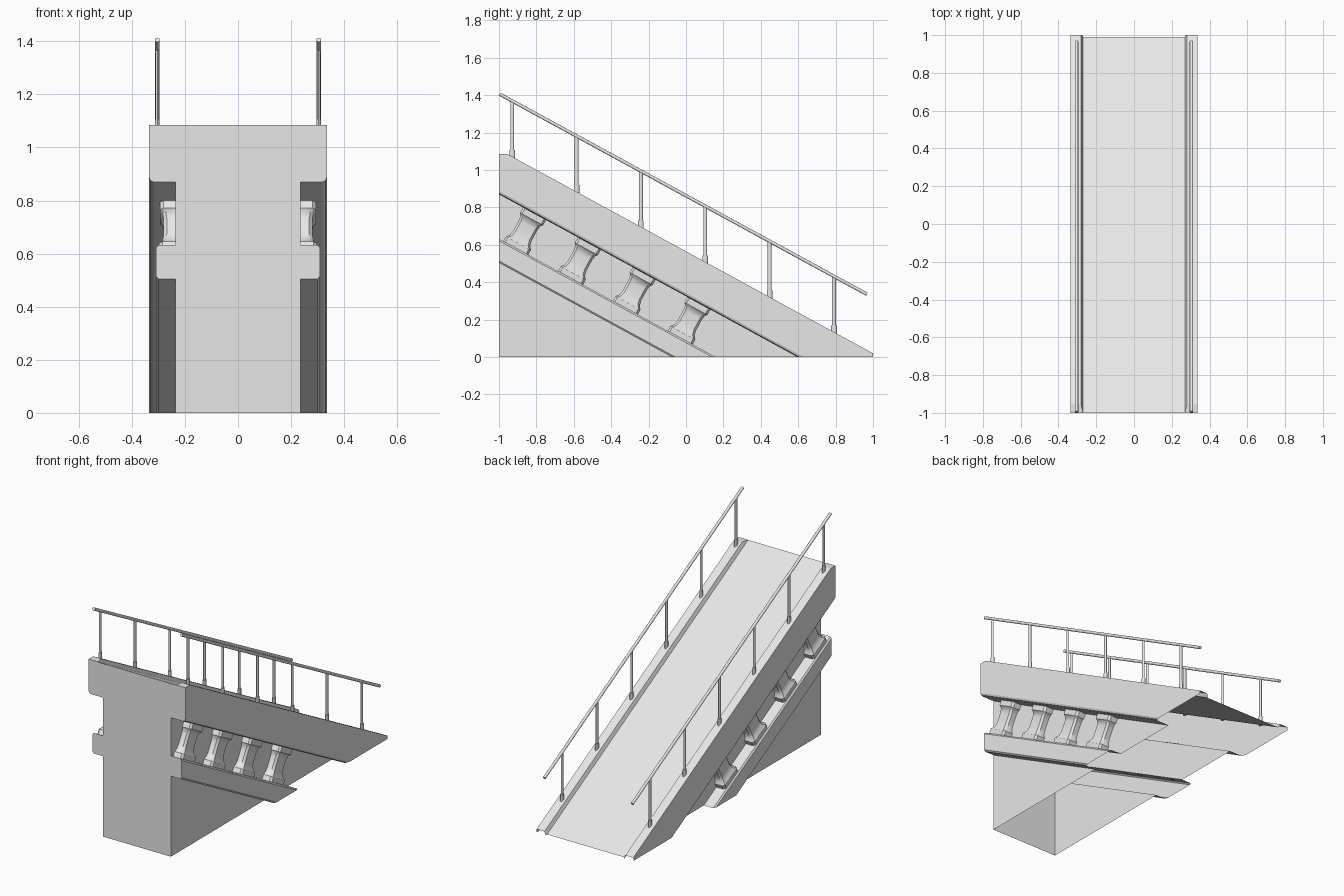
import bpy, bmesh, math
from mathutils import Vector, Matrix

cube = bpy.data.objects.get("Cube")
if cube:
    bpy.data.objects.remove(cube, do_unlink=True)

SLOPE = 0.545
TILT = math.atan(SLOPE)
ALONG = Vector((0, math.cos(TILT), -math.sin(TILT)))
UP = Vector((0, math.sin(TILT), math.cos(TILT)))

stone = bpy.data.materials.new("light grey")
stone.use_nodes = True
stone.diffuse_color = (0.8, 0.8, 0.8, 1)
stone.node_tree.nodes["Principled BSDF"].inputs["Base Color"].default_value = (0.8, 0.8, 0.8, 1)


def finish(bm, name, smooth=False):
    bmesh.ops.recalc_face_normals(bm, faces=bm.faces[:])
    mesh = bpy.data.meshes.new(name)
    bm.to_mesh(mesh)
    bm.free()
    mesh.materials.append(stone)
    obj = bpy.data.objects.new(name, mesh)
    bpy.context.collection.objects.link(obj)
    if smooth:
        bpy.ops.object.select_all(action='DESELECT')
        obj.select_set(True)
        bpy.context.view_layer.objects.active = obj
        bpy.ops.object.shade_smooth_by_angle(angle=math.radians(35))
    return obj


def loft(bm, rings):
    """Skin a list of equal-length closed rings and cap both ends."""
    loops = [[bm.verts.new(p) for p in ring] for ring in rings]
    n = len(loops[0])
    for a, b in zip(loops, loops[1:]):
        for i in range(n):
            bm.faces.new((a[i], a[(i + 1) % n], b[(i + 1) % n], b[i]))
    bm.faces.new(loops[0])
    bm.faces.new(loops[-1])


def at_slope(y, z_front):
    """Height at y of a sloping line that has height z_front at the front."""
    return z_front - SLOPE * (y + 1)


# Ramp body: cross-section swept down the slope, then trimmed at top and ground
half = [(0.27, 1.084), (0.28, 1.11), (0.335, 1.11), (0.335, 0.888),
        (0.33, 0.876), (0.318, 0.87), (0.235, 0.87), (0.235, 0.632),
        (0.3, 0.632), (0.308, 0.622), (0.308, 0.514), (0.3, 0.504),
        (0.235, 0.504), (0.235, -0.2)]
profile = half + [(-x, z) for x, z in reversed(half)]
bm = bmesh.new()
loft(bm, [[(x, y, at_slope(y, z)) for x, z in profile] for y in (-1, 1)])
for height, direction in ((0, -1), (1.085, 1)):
    bmesh.ops.bisect_plane(bm, geom=bm.verts[:] + bm.edges[:] + bm.faces[:],
                           plane_co=(0, 0, height), plane_no=(0, 0, direction),
                           clear_outer=True)
rim = [e for e in bm.edges if e.is_boundary and all(v.co.z > 1.08 for v in e.verts)]
bmesh.ops.holes_fill(bm, edges=rim, sides=0)
finish(bm, "ramp_body")


# Balusters: chamfered blocks lofted square to the slope, half sunk in the wall
def block_ring(centre, w, d):
    c = 0.012
    outline = [(d, w - c), (d - c, w), (c - d, w), (-d, w - c),
               (-d, c - w), (c - d, -w), (d - c, -w), (d, c - w)]
    return [centre + Vector((x, 0, 0)) + ALONG * s for x, s in outline]


STEPS = [(-0.106, 0.076, 0.062), (-0.075, 0.076, 0.062), (-0.058, 0.062, 0.05),
         (-0.03, 0.056, 0.045), (0.035, 0.056, 0.045), (0.06, 0.06, 0.049),
         (0.072, 0.07, 0.058), (0.106, 0.07, 0.058)]
for side, label in ((1, "left"), (-1, "right")):
    for i in range(4):
        y = -0.86 + 0.293 * i
        centre = Vector((side * 0.235, y, at_slope(y, 0.751)))
        bm = bmesh.new()
        loft(bm, [block_ring(centre + UP * t, w, d) for t, w, d in STEPS])
        # keep only the part standing proud of the wall
        bmesh.ops.bisect_plane(bm, geom=bm.verts[:] + bm.edges[:] + bm.faces[:],
                               plane_co=(side * 0.235, 0, 0), plane_no=(-side, 0, 0),
                               clear_outer=True)
        finish(bm, f"{label}_baluster_{i + 1}", True)


# Railings: posts with thicker feet and a sloping handrail
def rod(bm, start, end, radius, flat=1.0, sides=12):
    start, end = Vector(start), Vector(end)
    axis = (end - start).normalized()
    across = Vector((1, 0, 0))
    other = axis.cross(across)
    angles = [2 * math.pi * k / sides for k in range(sides)]
    loft(bm, [[p + across * math.cos(a) * radius * flat + other * math.sin(a) * radius
               for a in angles] for p in (start, end)])


for side, label in ((1, "left"), (-1, "right")):
    x = side * 0.304
    bm = bmesh.new()
    rod(bm, (x, -0.995, at_slope(-0.995, 1.408)), (x, 0.967, at_slope(0.967, 1.408)), 0.009)
    finish(bm, f"{label}_handrail", True)
    for i in range(6):
        y = -0.929 + 0.344 * i
        foot = at_slope(y, 1.11)
        bm = bmesh.new()
        rod(bm, (x, y, foot - 0.02), (x, y, foot + 0.035), 0.015, 0.6)
        rod(bm, (x, y, foot), (x, y, at_slope(y, 1.408)), 0.01, 0.65)
        finish(bm, f"{label}_post_{i + 1}", True)
